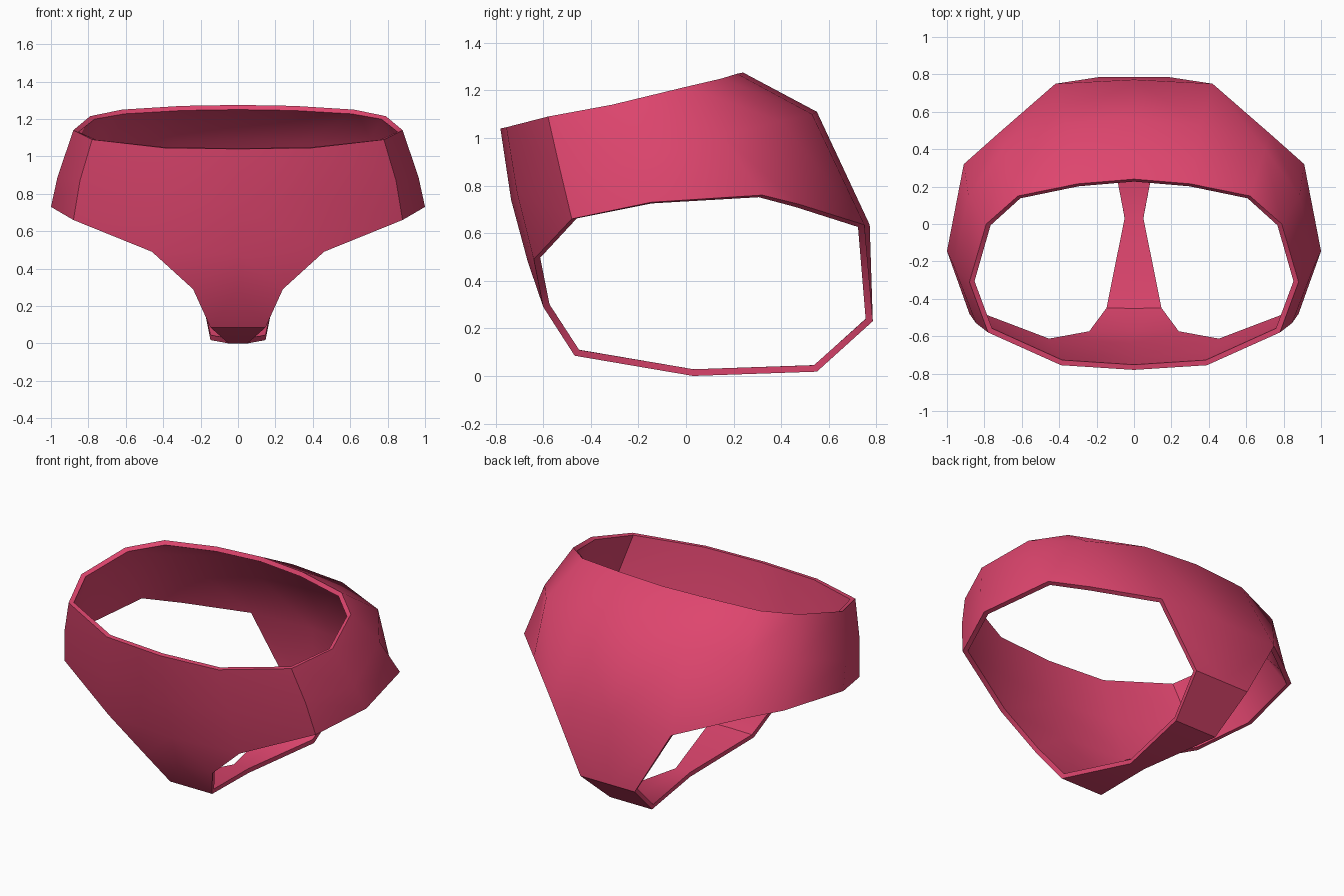
import bpy
import math

if "Cube" in bpy.data.objects:
    bpy.data.objects.remove(bpy.data.objects["Cube"])

# Right half, front to back: (waist rim, hip line, lower edge) for each column
columns = [
    ((0, -.78, 1.04), (0, -.735, .74), (0, -.665, .48)),
    ((.39, -.755, 1.045), (.43, -.71, .77), (.46, -.64, .49)),
    ((.78, -.58, 1.09), (.845, -.53, .87), (.88, -.48, .66)),
    ((.88, -.31, 1.14), (.965, -.22, .89), (1.0, -.145, .73)),
    ((.79, 0, 1.215), (.885, .15, 1.01), (.91, .32, .76)),
    ((.62, .15, 1.25), (.70, .40, 1.07), (.73, .48, .72)),
    ((.30, .215, 1.27), (.36, .53, 1.10), (.42, .75, .635)),
    ((0, .24, 1.275), (0, .55, 1.11), (0, .772, .635)),
]
# Strip between the legs, front to back: (half width, y, z)
strip = [(.24, -.60, .29), (.147, -.468, .085), (.05, .03, 0),
         (.147, .55, .018), (.19, .785, .23)]

verts = [p for col in columns for p in col]
faces = []

# Band around the hips
for i in range(len(columns) - 1):
    for r in range(2):
        a, b = 3 * i + r, 3 * (i + 1) + r
        faces.append((a, a + 1, b + 1, b))

# Strip rows link the front lower edge to the back lower edge
rows = [(2, 5)]
for w, y, z in strip:
    verts += [(0, y, z), (w, y, z)]
    rows.append((len(verts) - 2, len(verts) - 1))
rows.append((23, 20))
for (c0, e0), (c1, e1) in zip(rows, rows[1:]):
    faces.append((c0, c1, e1, e0))

mesh = bpy.data.meshes.new("briefs")
mesh.from_pydata(verts, [], faces)
briefs = bpy.data.objects.new("briefs", mesh)
bpy.context.collection.objects.link(briefs)

# Cloth colour
cloth = bpy.data.materials.new("raspberry cloth")
cloth.diffuse_color = (.73, .06, .156, 1)
cloth.use_nodes = True
cloth.node_tree.nodes["Principled BSDF"].inputs["Base Color"].default_value = cloth.diffuse_color
mesh.materials.append(cloth)

# Mirror to the left side and thicken inwards
mirror = briefs.modifiers.new("mirror", 'MIRROR')
mirror.use_clip = True
thick = briefs.modifiers.new("cloth thickness", 'SOLIDIFY')
thick.thickness = .028
thick.offset = -1
thick.use_even_offset = True

bpy.context.view_layer.objects.active = briefs
briefs.select_set(True)
for name in [m.name for m in briefs.modifiers]:
    bpy.ops.object.modifier_apply(modifier=name)
bpy.ops.object.shade_smooth_by_angle(angle=math.radians(40))
